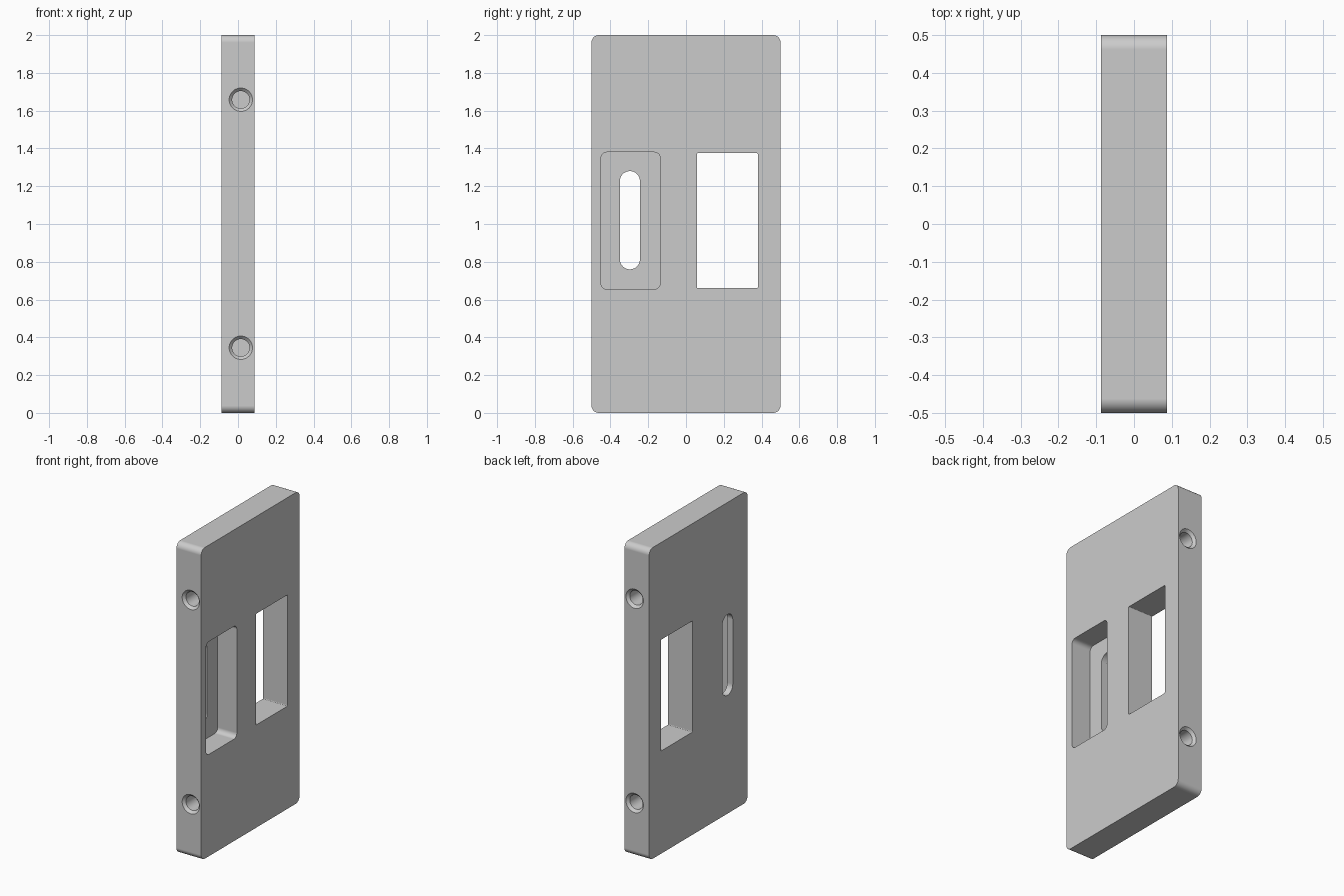
import bpy, bmesh
from math import sin, cos, pi

cube = bpy.data.objects.get("Cube")
if cube:
    bpy.data.objects.remove(cube, do_unlink=True)

HALF = 0.0875      # half thickness of the plate
OUT = 0.05         # how far cutters reach past the surface


def make_object(name, rings):
    """Skin a stack of equal point rings into a closed solid."""
    bm = bmesh.new()
    loops = [[bm.verts.new(p) for p in ring] for ring in rings]
    n = len(loops[0])
    for a, b in zip(loops, loops[1:]):
        for i in range(n):
            j = (i + 1) % n
            bm.faces.new((a[i], a[j], b[j], b[i]))
    bm.faces.new(loops[0])
    bm.faces.new(loops[-1])
    bmesh.ops.remove_doubles(bm, verts=bm.verts, dist=1e-5)
    bmesh.ops.recalc_face_normals(bm, faces=bm.faces)
    mesh = bpy.data.meshes.new(name)
    bm.to_mesh(mesh)
    bm.free()
    obj = bpy.data.objects.new(name, mesh)
    bpy.context.collection.objects.link(obj)
    return obj


def rounded_slab(name, y0, y1, z0, z1, radius, x0, x1, steps=8):
    """Rounded rectangle in the side plane, extruded across the thickness."""
    corners = [(y1 - radius, z1 - radius), (y0 + radius, z1 - radius),
               (y0 + radius, z0 + radius), (y1 - radius, z0 + radius)]
    outline = []
    for k, (cy, cz) in enumerate(corners):
        for s in range(steps + 1):
            a = (k + s / steps) * pi / 2
            outline.append((cy + radius * cos(a), cz + radius * sin(a)))
    return make_object(name, [[(x, y, z) for y, z in outline] for x in (x0, x1)])


def screw_hole(name, side, z, steps=40):
    """Blind round hole with a countersunk mouth, on the front or back edge."""
    profile = [(0.082, 0.52), (0.046, 0.484), (0.046, 0.3)]
    rings = [[(0.015 + r * cos(2 * pi * i / steps), side * y,
               z + r * sin(2 * pi * i / steps)) for i in range(steps)]
             for r, y in profile]
    return make_object(name, rings)


# Plate
plate = rounded_slab("plate", -0.5, 0.5, 0, 2, 0.038, -HALF, HALF)

# Window, pocket with its slot, and screw holes
cutters = [
    rounded_slab("window_cutter", 0.057, 0.38, 0.66, 1.375, 0.005, -HALF - OUT, HALF + OUT, 4),
    rounded_slab("pocket_cutter", -0.45, -0.137, 0.655, 1.38, 0.03, HALF - 0.136, HALF + OUT),
    rounded_slab("slot_cutter", -0.35, -0.244, 0.76, 1.28, 0.053, -HALF - OUT, 0, 12),
]
for side in (-1, 1):
    for z in (0.345, 1.658):
        cutters.append(screw_hole("screw_hole_cutter", side, z))

bpy.ops.object.select_all(action='DESELECT')
plate.select_set(True)
bpy.context.view_layer.objects.active = plate
for cutter in cutters:
    cutter.hide_render = True
    mod = plate.modifiers.new("cut", 'BOOLEAN')
    mod.operation = 'DIFFERENCE'
    mod.solver = 'EXACT'
    mod.object = cutter
    bpy.ops.object.modifier_apply(modifier=mod.name)
    bpy.data.objects.remove(cutter, do_unlink=True)

# Colour
grey = bpy.data.materials.new("light_grey")
grey.use_nodes = True
colour = (0.6, 0.6, 0.6, 1)
grey.diffuse_color = colour
grey.node_tree.nodes["Principled BSDF"].inputs["Base Color"].default_value = colour
plate.data.materials.clear()
plate.data.materials.append(grey)

# Smooth fillets, crisp edges, flat large faces
bpy.ops.object.shade_smooth_by_angle(angle=pi / 6)
normals = plate.modifiers.new("flat_faces", 'WEIGHTED_NORMAL')
normals.keep_sharp = True
